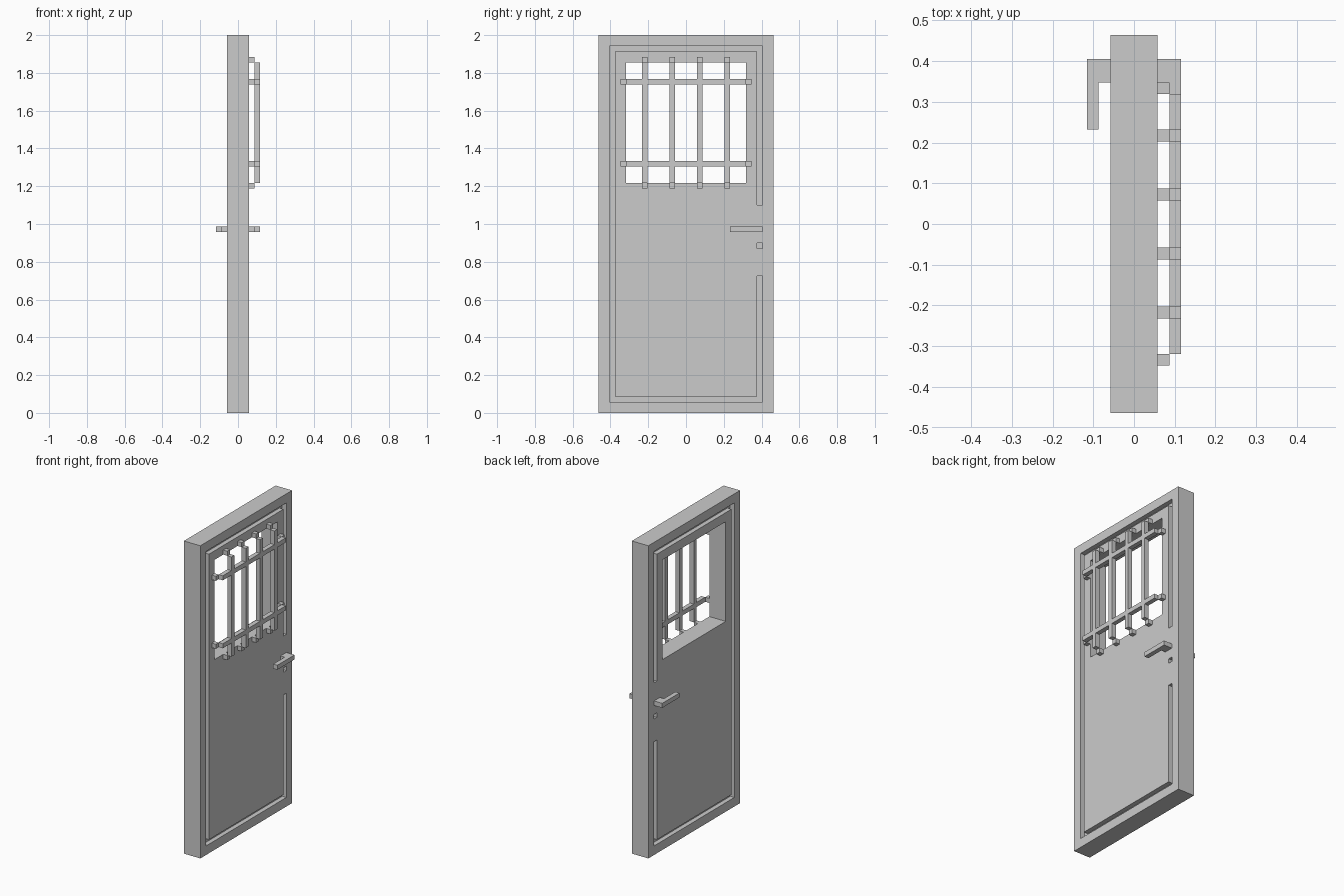
import bpy, bmesh

if "Cube" in bpy.data.objects:
    bpy.data.objects.remove(bpy.data.objects["Cube"])

U = 2 / 69  # block size: the door is 69 blocks tall


def boxes(name, specs):
    """One object made of boxes given as (x0, x1, y0, y1, z0, z1) in blocks."""
    bm = bmesh.new()
    for x0, x1, y0, y1, z0, z1 in specs:
        verts = bmesh.ops.create_cube(bm, size=1)["verts"]
        for v in verts:
            v.co = ((x1 if v.co.x > 0 else x0) * U,
                    (y1 if v.co.y > 0 else y0) * U,
                    (z1 if v.co.z > 0 else z0) * U)
    bmesh.ops.recalc_face_normals(bm, faces=bm.faces)
    mesh = bpy.data.meshes.new(name)
    bm.to_mesh(mesh)
    bm.free()
    obj = bpy.data.objects.new(name, mesh)
    bpy.context.collection.objects.link(obj)
    return obj


def cut(target, specs):
    """Subtract boxes from the target, then drop the cutter."""
    cutter = boxes("cutter", specs)
    cutter.hide_render = True
    mod = target.modifiers.new("cut", "BOOLEAN")
    mod.operation = "DIFFERENCE"
    mod.solver = "EXACT"
    mod.object = cutter
    bpy.context.view_layer.objects.active = target
    bpy.ops.object.modifier_apply(modifier=mod.name)
    bpy.data.objects.remove(cutter)


# Door slab with window opening
door = boxes("door_slab", [(-2, 2, -16, 16, 0, 69)])
cut(door, [(-4, 4, -11, 11, 42, 64)])

# Panel grooves (broken around the lock) and keyhole, on both faces
recesses = [
    (-14, -13, 2, 67),   # hinge side
    (-14, 14, 66, 67),   # top
    (-14, 14, 2, 3),     # bottom
    (13, 14, 38, 67),    # lock side, upper
    (13, 14, 2, 25),     # lock side, lower
    (13, 14, 30, 31),    # keyhole
]
for r in recesses:
    cut(door, [(1, 3, *r), (-3, -1, *r)])

# Window grille: horizontal bars, vertical pieces between them, wall mounts
rows, cols = (45, 60), (-8, -3, 2, 7)
boxes("grille_horizontal_bars", [(3, 4, -11, 11, z, z + 1) for z in rows])
boxes("grille_vertical_bars", [(3, 4, y, y + 1, a, b) for y in cols
                               for a, b in ((42, 45), (46, 60), (61, 64))])
boxes("grille_mounts",
      [(2, 3, y, y + 1, z, z + 1) for y in cols for z in (41, 64)]
      + [(2, 3, y, y + 1, z, z + 1) for y in (-12, 11) for z in rows])

# L-shaped lever handles on both faces
for name, s in (("handle_outside", 1), ("handle_inside", -1)):
    handle = boxes(name, [(*sorted((2 * s, 4 * s)), 8, 14, 33, 34)])
    cut(handle, [(*sorted((1 * s, 3 * s)), 7, 12, 32, 35)])
